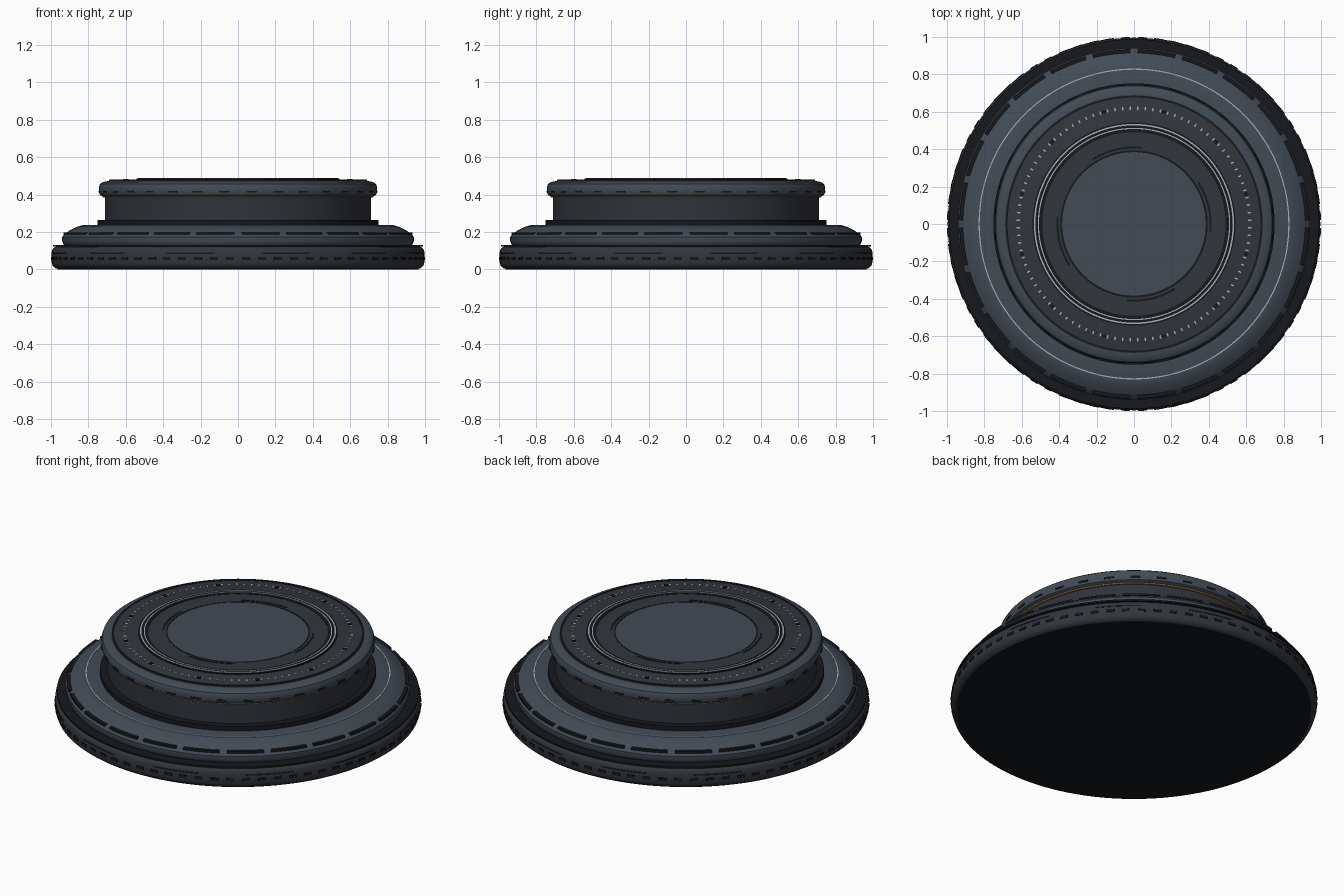
import bpy, bmesh
from math import sin, cos, pi, radians

if "Cube" in bpy.data.objects:
    bpy.data.objects.remove(bpy.data.objects["Cube"])


def material(name, r, g, b):
    m = bpy.data.materials.new(name)
    m.diffuse_color = (r, g, b, 1)
    m.use_nodes = True
    m.node_tree.nodes["Principled BSDF"].inputs["Base Color"].default_value = m.diffuse_color
    return m


SLATE = material("slate", 0.055, 0.07, 0.09)
DARK = material("dark_slate", 0.032, 0.037, 0.045)
NECK = material("neck_grey", 0.028, 0.033, 0.042)
BLACK = material("black", 0.008, 0.009, 0.012)
SILVER = material("silver", 0.4, 0.43, 0.47)
BRASS = material("brass", 0.35, 0.2, 0.06)


def finish(name, bm, mat):
    bmesh.ops.recalc_face_normals(bm, faces=bm.faces)
    me = bpy.data.meshes.new(name)
    bm.to_mesh(me)
    bm.free()
    ob = bpy.data.objects.new(name, me)
    bpy.context.collection.objects.link(ob)
    me.materials.append(mat)
    bpy.ops.object.select_all(action='DESELECT')
    ob.select_set(True)
    bpy.context.view_layer.objects.active = ob
    bpy.ops.object.shade_smooth_by_angle(angle=radians(32))
    return ob


def lathe(name, profile, mat, n=144, closed=False):
    """Revolve (radius, z) points about z; open profiles get end caps."""
    bm = bmesh.new()
    rows = [[bm.verts.new((r * cos(2 * pi * i / n), r * sin(2 * pi * i / n), z))
             for i in range(n)] for r, z in profile]
    pairs = list(zip(rows, rows[1:]))
    if closed:
        pairs.append((rows[-1], rows[0]))
    else:
        bm.faces.new(rows[0])
        bm.faces.new(rows[-1])
    for a, b in pairs:
        for i in range(n):
            j = (i + 1) % n
            bm.faces.new((a[i], a[j], b[j], b[i]))
    return finish(name, bm, mat)


def ring(name, r0, r1, z0, z1, mat):
    return lathe(name, [(r0, z0), (r1, z0), (r1, z1), (r0, z1)], mat, closed=True)


def dashes(name, count, r0, r1, z0, z1, span, mat, steps=4, offset=0.5):
    """Ring of curved blocks, each covering `span` degrees."""
    bm = bmesh.new()
    for k in range(count):
        mid = -pi / 2 + 2 * pi * (k + offset) / count
        rows = []
        for s in range(steps + 1):
            a = mid + radians(span) * (s / steps - 0.5)
            rows.append([bm.verts.new((r * cos(a), r * sin(a), z))
                         for r, z in ((r0, z0), (r1, z0), (r1, z1), (r0, z1))])
        for a, b in zip(rows, rows[1:]):
            for i in range(4):
                j = (i + 1) % 4
                bm.faces.new((a[i], a[j], b[j], b[i]))
        bm.faces.new(rows[0])
        bm.faces.new(rows[-1])
    return finish(name, bm, mat)


# Lower base with rounded edge
lathe("bottom_plate", [(0.965, 0.0), (0.965, 0.012)], BLACK)
lathe("base_disc", [(0.96, 0.002), (0.975, 0.006), (0.99, 0.018), (0.996, 0.035),
                    (0.996, 0.095), (0.99, 0.11), (0.978, 0.12), (0.95, 0.124)], DARK)
ring("base_shadow_ring", 0.90, 0.988, 0.121, 0.131, BLACK)
dashes("base_knurl", 72, 0.97, 1.0, 0.051, 0.067, 2.6, BLACK, 2)
dashes("base_long_slots", 12, 0.97, 0.9985, 0.083, 0.089, 15, BLACK, 8)

# Stepped second tier
lathe("middle_tier", [(0.92, 0.12), (0.934, 0.135), (0.94, 0.15), (0.94, 0.172),
                      (0.93, 0.186), (0.905, 0.205), (0.88, 0.218), (0.86, 0.228),
                      (0.835, 0.235), (0.74, 0.238)], SLATE)
dashes("middle_tier_slots", 24, 0.90, 0.933, 0.186, 0.198, 12.5, BLACK, 6)
ring("silver_inlay", 0.825, 0.831, 0.23, 0.238, SILVER)
ring("neck_shadow_ring", 0.69, 0.752, 0.236, 0.264, BLACK)

# Recessed neck
lathe("neck", [(0.712, 0.24), (0.712, 0.385), (0.70, 0.40)], NECK)
ring("brass_ring", 0.69, 0.722, 0.383, 0.391, BRASS)

# Upper rim and top deck
lathe("upper_rim", [(0.69, 0.388), (0.725, 0.39), (0.738, 0.398), (0.744, 0.412),
                    (0.744, 0.44), (0.738, 0.456), (0.722, 0.467), (0.69, 0.473)], SLATE)
dashes("rim_slots", 32, 0.72, 0.747, 0.41, 0.42, 4.2, BLACK, 2)
lathe("top_deck", [(0.69, 0.465), (0.69, 0.476), (0.68, 0.479)], DARK)
ring("deck_groove", 0.676, 0.686, 0.47, 0.481, BLACK)

# Graduated scale on the deck
dashes("scale_ticks", 96, 0.611, 0.628, 0.475, 0.481, 0.7, SILVER, 1)
dashes("deck_screws", 12, 0.61, 0.63, 0.475, 0.483, 1.8, BLACK, 1)

# Raised concentric rings around the centre
ring("black_ring", 0.49, 0.543, 0.475, 0.485, BLACK)
ring("outer_silver_ring", 0.527, 0.535, 0.478, 0.488, SILVER)
ring("inner_silver_ring", 0.508, 0.514, 0.478, 0.488, SILVER)
ring("inner_deck_ring", 0.39, 0.49, 0.474, 0.483, DARK)
dashes("arc_slots", 4, 0.404, 0.415, 0.475, 0.485, 38, BLACK, 14, 0.15)
ring("centre_groove", 0.384, 0.394, 0.474, 0.484, BLACK)
lathe("centre_disc", [(0.385, 0.475), (0.385, 0.482), (0.382, 0.484)], SLATE)
